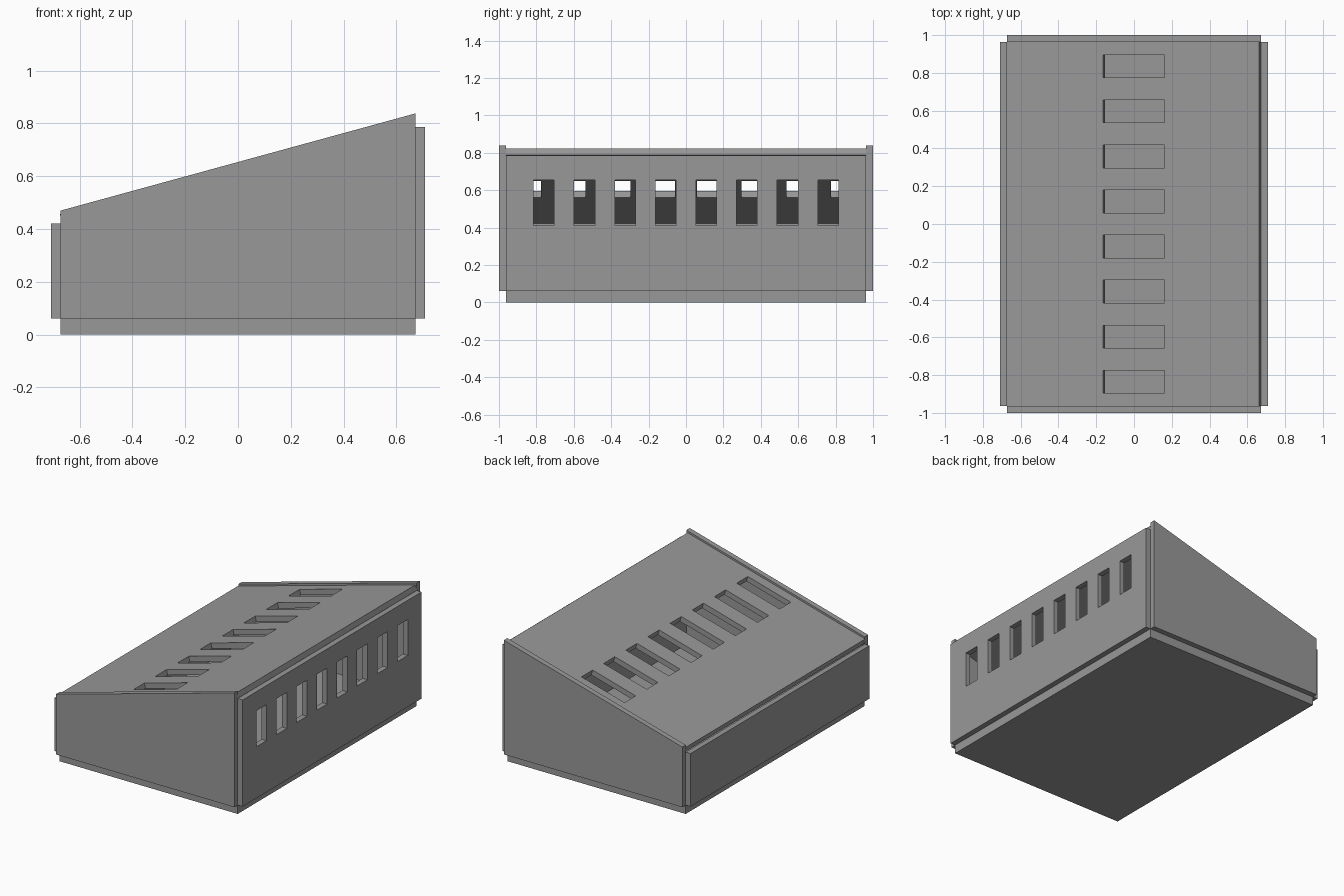
import bpy
import bmesh
import math
from mathutils import Matrix, Vector

cube = bpy.data.objects.get("Cube")
if cube:
    bpy.data.objects.remove(cube, do_unlink=True)

# Single grey material
grey = bpy.data.materials.new("panel grey")
grey.use_nodes = True
colour = (0.315, 0.315, 0.315, 1)
grey.diffuse_color = colour
grey.node_tree.nodes["Principled BSDF"].inputs["Base Color"].default_value = colour

HALF_X, HALF_Y = 0.672, 0.963   # inner footprint
THICK = 0.037                   # panel thickness
BASE_TOP = 0.06
LOW, HIGH = 0.47, 0.838         # end panel heights
DROP = 0.013                    # roof sits just below the end panels
SLOTS = 8


def make_object(name, bm):
    bmesh.ops.recalc_face_normals(bm, faces=bm.faces)
    mesh = bpy.data.meshes.new(name)
    bm.to_mesh(mesh)
    bm.free()
    mesh.materials.append(grey)
    obj = bpy.data.objects.new(name, mesh)
    bpy.context.collection.objects.link(obj)
    return obj


def add_box(bm, centre, size):
    matrix = Matrix.Translation(centre) @ Matrix.Diagonal((*size, 1))
    bmesh.ops.create_cube(bm, size=1, matrix=matrix)


def box(name, centre, size):
    bm = bmesh.new()
    add_box(bm, centre, size)
    return make_object(name, bm)


def cut_slots(panel, centre, size, pitch):
    """Cut an evenly spaced row of slots along y."""
    bm = bmesh.new()
    for i in range(SLOTS):
        y = (i - (SLOTS - 1) / 2) * pitch
        add_box(bm, centre + Vector((0, y, 0)), size)
    cutter = make_object("slot_cutter", bm)
    cutter.hide_render = True
    cutter.matrix_world = panel.matrix_world
    mod = panel.modifiers.new("slots", 'BOOLEAN')
    mod.operation = 'DIFFERENCE'
    mod.solver = 'EXACT'
    mod.object = cutter
    bpy.context.view_layer.objects.active = panel
    bpy.ops.object.modifier_apply(modifier=mod.name)
    bpy.data.objects.remove(cutter, do_unlink=True)


# Base slab
box("base", (0, 0, BASE_TOP / 2), (2 * HALF_X, 2 * HALF_Y, BASE_TOP))

# Sloped end panels, front and back
for name, side in (("front_panel", -1), ("back_panel", 1)):
    bm = bmesh.new()
    profile = ((-HALF_X, BASE_TOP), (HALF_X, BASE_TOP), (HALF_X, HIGH), (-HALF_X, LOW))
    face = bm.faces.new([bm.verts.new((x, side * HALF_Y, z)) for x, z in profile])
    ext = bmesh.ops.extrude_face_region(bm, geom=[face])
    moved = [v for v in ext["geom"] if isinstance(v, bmesh.types.BMVert)]
    bmesh.ops.translate(bm, verts=moved, vec=(0, side * THICK, 0))
    make_object(name, bm)

# Low and tall side walls
wall_x = HALF_X + THICK / 2
for name, x, top in (("low_wall", -wall_x, 0.421), ("tall_wall", wall_x, 0.786)):
    wall = box(name, (x, 0, (BASE_TOP + top) / 2), (THICK, 2 * HALF_Y, top - BASE_TOP))
    if x > 0:
        cut_slots(wall, Vector((x, 0, 0.533)), (0.1, 0.11, 0.245), 0.217)

# Tilted roof with vent slots, modelled flat and rotated to the slope
angle = math.atan2(HIGH - LOW, 2 * HALF_X)
start, end = -0.675, 0.663
length = (end - start) / math.cos(angle)
roof = box("roof", (0, 0, -THICK / 2), (length, 2 * HALF_Y, THICK))
cut_slots(roof, Vector((0.005, 0, -THICK / 2)), (0.336, 0.12, 0.1), 0.2385)
mid_x = (start + end) / 2
mid_z = (LOW + HIGH) / 2 - DROP + mid_x * math.tan(angle)
roof.location = (mid_x, 0, mid_z)
roof.rotation_euler = (0, -angle, 0)
